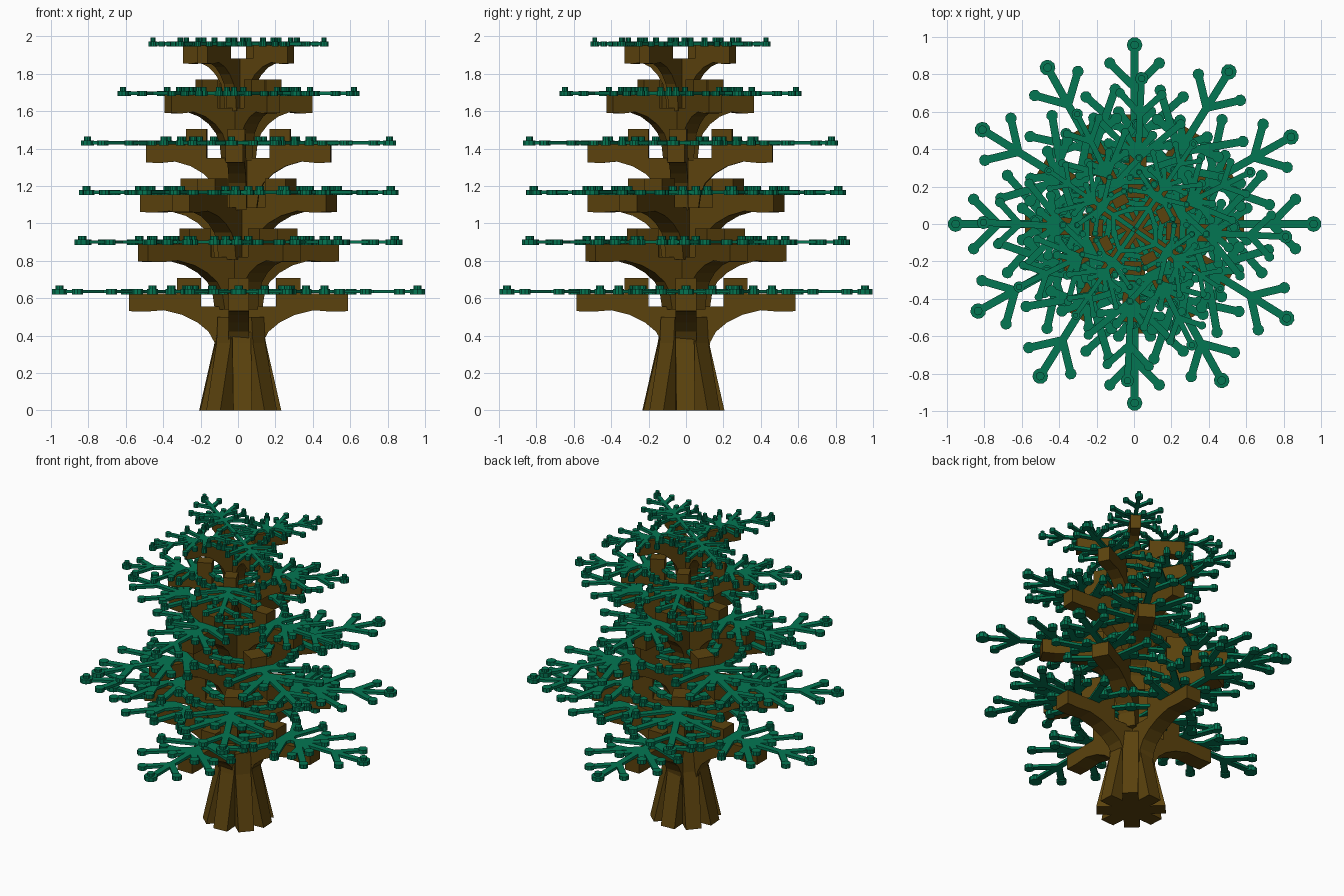
import bpy, bmesh, math
from mathutils import Matrix, Vector

if "Cube" in bpy.data.objects:
    bpy.data.objects.remove(bpy.data.objects["Cube"])


def material(name, rgb):
    m = bpy.data.materials.new(name)
    m.diffuse_color = (*rgb, 1)
    m.use_nodes = True
    m.node_tree.nodes["Principled BSDF"].inputs["Base Color"].default_value = m.diffuse_color
    return m


BROWN = material("bark_brown", (0.105, 0.055, 0.004))
GREEN = material("leaf_green", (0.001, 0.18, 0.085))


def finish(bm, name, mat, matrix):
    bmesh.ops.recalc_face_normals(bm, faces=bm.faces)
    me = bpy.data.meshes.new(name)
    bm.to_mesh(me)
    bm.free()
    me.transform(matrix)
    me.materials.append(mat)
    ob = bpy.data.objects.new(name, me)
    bpy.context.collection.objects.link(ob)


def slab(bm, profile, half, angle):
    """Radial (r, z) profile given thickness and turned around z."""
    rot = Matrix.Rotation(angle, 4, 'Z')
    face = bm.faces.new([bm.verts.new(rot @ Vector((r, -half, z))) for r, z in profile])
    ext = bmesh.ops.extrude_face_region(bm, geom=[face])
    vs = [g for g in ext['geom'] if isinstance(g, bmesh.types.BMVert)]
    bmesh.ops.translate(bm, verts=vs, vec=rot @ Vector((0, 2 * half, 0)))


def disc(bm, p, radius, z0, z1, rot):
    m = rot @ Matrix.Translation((p[0], p[1], (z0 + z1) / 2))
    bmesh.ops.create_cone(bm, cap_ends=True, segments=10, radius1=radius,
                          radius2=radius, depth=z1 - z0, matrix=m)


def twig(bm, a, b, rot):
    a, b = Vector(a), Vector(b)
    d = b - a
    m = (rot @ Matrix.Translation(((a.x + b.x) / 2, (a.y + b.y) / 2, 0))
         @ Matrix.Rotation(math.atan2(d.y, d.x), 4, 'Z')
         @ Matrix.Diagonal((d.length, 0.042, 0.018, 1)))
    bmesh.ops.create_cube(bm, size=1, matrix=m)


# Side twigs of one leaf spray: root (u, v), tip (u, v), has stud
TWIGS = [((0.73, 0), (0.86, 0.132), False), ((0.45, 0), (0.68, 0.26), False),
         ((0.49, 0), (0.60, 0.085), False), ((0.36, 0), (0.46, 0.265), True),
         ((0.52, 0.08), (0.54, 0.19), False), ((0.34, 0), (0.36, 0.14), True),
         ((0.40, 0), (0.28, 0.235), True), ((0.24, 0), (0.14, 0.13), False)]


def leaf_spray(bm, angle):
    rot = Matrix.Rotation(angle, 4, 'Z')
    twig(bm, (0.02, 0), (0.957, 0), rot)
    disc(bm, (0.957, 0), 0.042, -0.015, 0.013, rot)
    disc(bm, (0.957, 0), 0.023, 0.013, 0.033, rot)
    for (ru, rv), (u, v), stud in TWIGS:
        for s in (-1, 1):
            twig(bm, (ru, s * rv), (u, s * v), rot)
            disc(bm, (u, s * v), 0.031, -0.015, 0.013, rot)
            if stud:
                disc(bm, (u, s * v), 0.023, 0.013, 0.033, rot)


# Bracket-shaped bough, heights relative to the leaf plane
BOUGH = [(0.2, -0.01), (0.585, -0.01), (0.585, -0.105), (0.5, -0.108), (0.4, -0.10),
         (0.3, -0.125), (0.22, -0.165), (0.16, -0.215), (0.13, -0.27), (0.115, -0.36),
         (0.02, -0.36), (0.02, -0.08), (0.2, -0.08)]
STUB = [(0.2, -0.02), (0.33, -0.02), (0.33, 0.073), (0.2, 0.073)]

SCALES = [1, 1, 1, 0.845, 0.72, 0.58]
for i, s in enumerate(SCALES):
    place = (Matrix.Translation((0.003, -0.03 if i > 2 else 0, 0.636 + 0.265 * i))
             @ Matrix.Rotation(math.radians(29.1 * i), 4, 'Z')
             @ Matrix.Diagonal((s, s, 1, 1)))
    wood, leaves = bmesh.new(), bmesh.new()
    for k in range(4):
        a = k * math.pi / 2
        slab(wood, BOUGH, 0.055, a)
        if i < 5:
            slab(wood, STUB, 0.055, a)
        leaf_spray(leaves, a)
    finish(wood, f"boughs_{i + 1}", BROWN, place)
    finish(leaves, f"leaf_tier_{i + 1}", GREEN, place)

# Flared trunk base made of eight root ridges
trunk = bmesh.new()
for k in range(8):
    top = 0.5 if k % 2 else 0.42
    slab(trunk, [(0, 0), (0.217, 0), (0.135, 0.36), (0.125, top), (0, top)],
         0.05, k * math.pi / 4 + 0.06)
finish(trunk, "trunk_base", BROWN, Matrix.Translation((0.012, -0.014, 0)))
